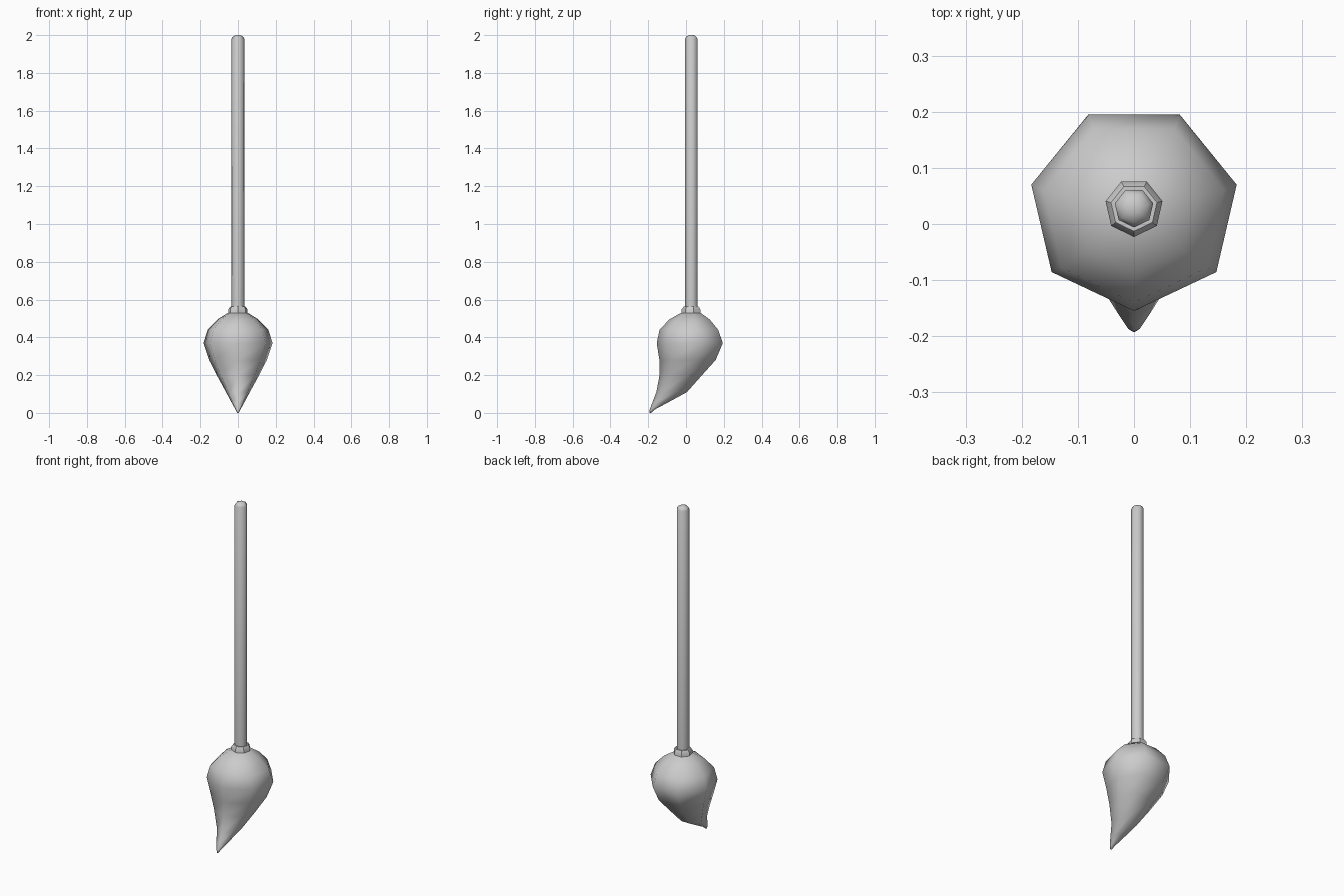
import bpy, bmesh, math

if "Cube" in bpy.data.objects:
    bpy.data.objects.remove(bpy.data.objects["Cube"])

SIDES = 7
CY = 0.029  # handle axis


def loft(name, rings, angle):
    """Seven-sided loft through rings of (z, front y, back y, half width)."""
    bm = bmesh.new()
    k_back = math.sin(math.radians(-90 + 3 * 360 / SIDES))
    k_side = math.cos(math.radians(-90 + 2 * 360 / SIDES))
    loops = []
    for z, front, back, half in rings:
        ry = (back - front) / (1 + k_back)
        cy, rx = front + ry, half / k_side
        loop = []
        for i in range(SIDES):
            a = -math.pi / 2 + i * 2 * math.pi / SIDES
            loop.append(bm.verts.new((rx * math.cos(a), cy + ry * math.sin(a), z)))
        loops.append(loop)
    for lo, hi in zip(loops, loops[1:]):
        for i in range(SIDES):
            j = (i + 1) % SIDES
            bm.faces.new((lo[i], lo[j], hi[j], hi[i]))
    bm.faces.new(loops[0][::-1])
    bm.faces.new(loops[-1])
    bmesh.ops.recalc_face_normals(bm, faces=bm.faces)
    mesh = bpy.data.meshes.new(name)
    bm.to_mesh(mesh)
    bm.free()
    ob = bpy.data.objects.new(name, mesh)
    bpy.context.collection.objects.link(ob)
    bpy.ops.object.select_all(action='DESELECT')
    ob.select_set(True)
    bpy.context.view_layer.objects.active = ob
    bpy.ops.object.shade_smooth_by_angle(angle=math.radians(angle))
    return ob


def regular(z, r):
    return (z, CY - r, CY + r * 0.901, r * 0.975)


# Handle with a small domed end
loft("handle", [regular(0.50, 0.035), regular(1.98, 0.035),
                regular(1.993, 0.027), regular(2.0, 0.012)], 65)

# Collar between handle and bristles
loft("collar", [regular(0.51, 0.052), regular(0.548, 0.052),
                regular(0.562, 0.042)], 40)

# Swept bristle head, curving forward to a point
loft("bristles", [
    (0.0, -0.193, -0.185, 0.004),
    (0.018, -0.192, -0.165, 0.013),
    (0.05, -0.180, -0.105, 0.031),
    (0.11, -0.157, 0.005, 0.063),
    (0.20, -0.140, 0.085, 0.112),
    (0.28, -0.141, 0.157, 0.153),
    (0.37, -0.155, 0.195, 0.183),
    (0.44, -0.140, 0.170, 0.161),
    (0.495, -0.088, 0.125, 0.108),
    (0.53, -0.026, 0.077, 0.052)], 75)
